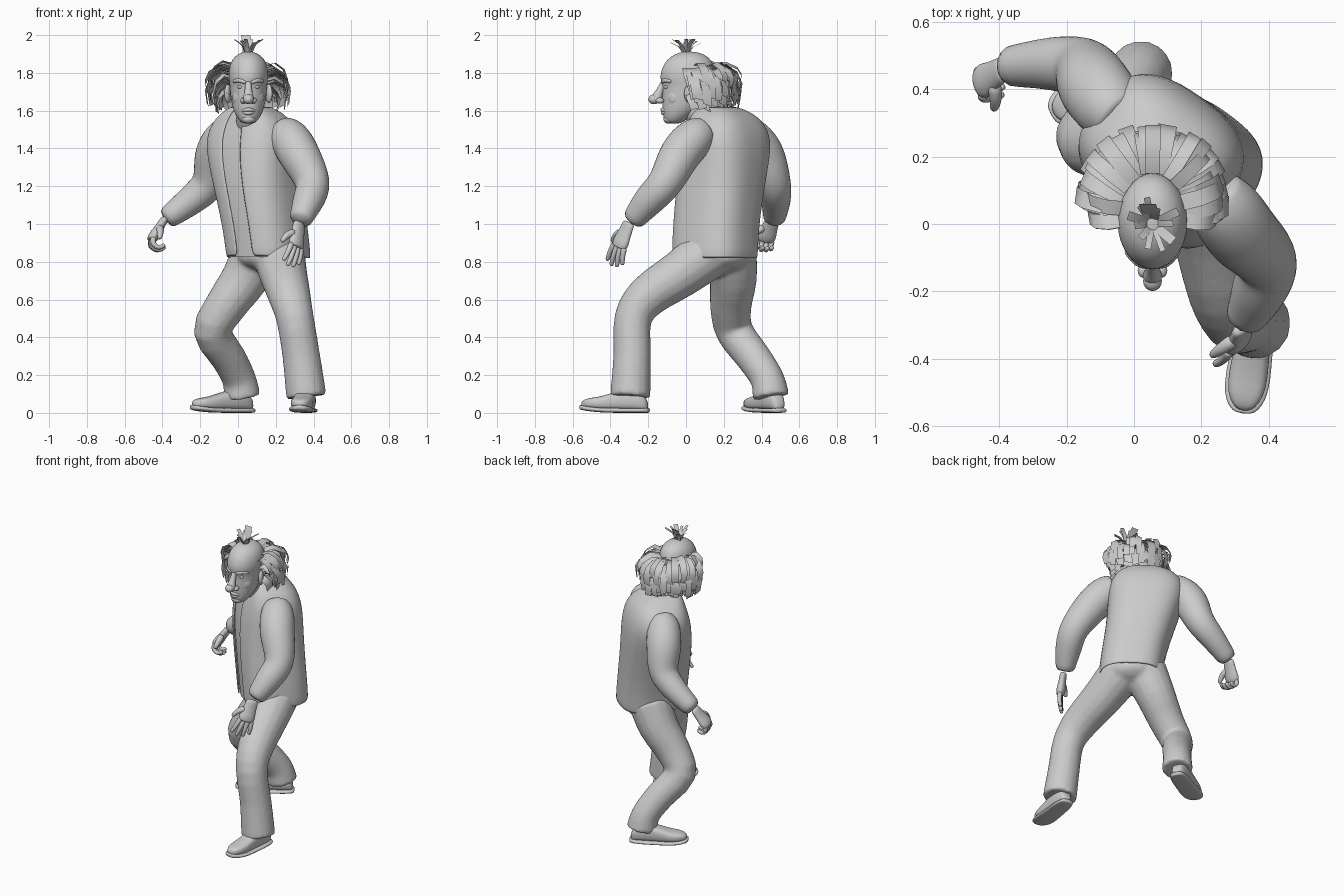
import bpy, bmesh, math, random
from mathutils import Vector as V, Matrix

if "Cube" in bpy.data.objects:
    bpy.data.objects.remove(bpy.data.objects["Cube"])
random.seed(4)
U, F = V((.8, -.6, 0)), V((-.6, -.8, 0))   # torso side and facing directions


def finish(name, bm, sub=1, thick=0):
    bmesh.ops.recalc_face_normals(bm, faces=bm.faces)
    me = bpy.data.meshes.new(name)
    bm.to_mesh(me)
    bm.free()
    me.polygons.foreach_set("use_smooth", [True] * len(me.polygons))
    ob = bpy.data.objects.new(name, me)
    bpy.context.collection.objects.link(ob)
    if thick:
        m = ob.modifiers.new("thickness", 'SOLIDIFY')
        m.thickness, m.offset = thick, 0
    if sub:
        m = ob.modifiers.new("smooth", 'SUBSURF')
        m.levels = m.render_levels = sub
    return ob


def loft(name, rings, loop=True, caps=True, thick=0):
    bm = bmesh.new()
    rows = [[bm.verts.new(p) for p in r] for r in rings]
    n = len(rows[0])
    for a, b in zip(rows, rows[1:]):
        for i in range(n if loop else n - 1):
            j = (i + 1) % n
            bm.faces.new((a[i], a[j], b[j], b[i]))
    if caps:
        bm.faces.new(rows[0])
        bm.faces.new(rows[-1])
    return finish(name, bm, 1, thick)


def tube(name, pts, steps=3, sides=16, flat=1, side=None):
    """Smooth limb through (x, y, z, radius) points; flat thins it across side."""
    p = [V(q) for q in pts]
    p = [p[0] * 2 - p[1]] + p + [p[-1] * 2 - p[-2]]
    p[0][3], p[-1][3] = pts[0][3], pts[-1][3]
    path = []
    for i in range(1, len(p) - 2):
        for k in range(steps):
            t = k / steps
            a, b, c, d = p[i - 1:i + 3]
            path.append(.5 * (2 * b + (c - a) * t + (2 * a - 5 * b + 4 * c - d) * t * t
                              + (3 * b - a - 3 * c + d) * t ** 3))
    path.append(p[-2])
    ref = V(side) if side else V((.31, .9, .27))
    rings = []
    for i, q in enumerate(path):
        tan = (path[min(i + 1, len(path) - 1)] - path[max(i - 1, 0)]).to_3d().normalized()
        ref = (ref - tan * ref.dot(tan)).normalized()
        w = tan.cross(ref)
        rings.append([q.to_3d() + q[3] * (ref * math.cos(s) + w * (flat * math.sin(s)))
                      for s in (math.tau * k / sides for k in range(sides))])
    return loft(name, rings)


def ball(name, c, r, rot=0):
    bm = bmesh.new()
    m = Matrix.Translation(c) @ Matrix.Rotation(rot, 4, 'Z') @ Matrix.Diagonal((*r, 1))
    bmesh.ops.create_uvsphere(bm, u_segments=20, v_segments=12, radius=1, matrix=m)
    return finish(name, bm, 0)


def fuse(name, parts, voxel, rounds):
    """Join overlapping closed parts into one continuous smooth skin."""
    with bpy.context.temp_override(active_object=parts[0], object=parts[0],
                                   selected_objects=parts, selected_editable_objects=parts):
        bpy.ops.object.join()
    ob = parts[0]
    ob.name = name
    m = ob.modifiers.new("fuse", 'REMESH')
    m.mode, m.voxel_size, m.use_smooth_shade = 'VOXEL', voxel, True
    ob.modifiers.new("soften", 'SMOOTH').iterations = rounds


def sgnpow(v, e):
    return math.copysign(abs(v) ** e, v)


# Torso: z, centre x, centre y, half width, half depth
TORSO = [(.815, .162, .153, .195, .208), (.92, .152, .155, .195, .208), (1.05, .132, .165, .2, .208),
         (1.2, .104, .183, .21, .208), (1.35, .083, .205, .23, .203), (1.45, .077, .215, .24, .19),
         (1.53, .077, .212, .212, .165), (1.585, .074, .195, .155, .135), (1.62, .065, .16, .088, .09)]


def torso_rings(scale, lo, hi, n):
    rings = []
    for z, x, y, a, b in TORSO:
        ring = []
        for k in range(n):
            t = lo + (hi - lo) * k / (n - 1)
            lift = .012 * max(0, math.cos(t)) if z < .85 else 0
            ring.append(V((x, y, z + lift)) + scale * (U * a * sgnpow(math.sin(t), .72)
                                                       + F * b * sgnpow(math.cos(t), .72)))
        rings.append(ring)
    return rings


loft("jacket", torso_rings(1, .14, math.tau - .14, 40), loop=False, caps=False, thick=.01)
loft("shirt_front", torso_rings(.95, -.6, .6, 12), loop=False, caps=False)

# Sleeves, rooted inside the shoulders
tube("right_sleeve", [(-.035, .31, 1.49, .085), (-.07, .345, 1.46, .105), (-.118, .41, 1.37, .112),
                      (-.152, .463, 1.22, .094), (-.25, .476, 1.125, .08), (-.39, .467, 1.02, .06)])
tube("left_sleeve", [(.23, .1, 1.49, .085), (.27, .045, 1.455, .108), (.322, -.03, 1.37, .112),
                     (.395, -.11, 1.22, .094), (.37, -.2, 1.12, .084), (.325, -.29, 1.01, .06)])

# Trousers
hips = ball("hips", (.165, .175, .83), (.175, .175, .09), -.64)
leg_l = tube("left_leg", [(.212, .14, .86, .14), (.24, -.03, .735, .127), (.272, -.2, .62, .113),
                          (.302, -.28, .5, .1), (.335, -.285, .3, .1), (.362, -.295, .085, .107)])
leg_r = tube("right_leg", [(.11, .235, .86, .14), (.035, .25, .71, .126), (-.07, .237, .56, .11),
                           (-.135, .258, .43, .1), (-.05, .36, .29, .093), (.005, .43, .18, .09),
                           (.022, .45, .085, .098)])
fuse("trousers", [hips, leg_l, leg_r], .012, 5)

# Shoes: distance from heel, half width, top height
SHOE = [(0, .02, .05), (.02, .042, .1), (.1, .053, .13), (.18, .053, .112), (.25, .06, .085),
        (.31, .055, .072), (.345, .035, .055), (.358, .012, .04)]


def shoe(side, heel, toe):
    h = V((*heel, 0))
    d = (V((*toe, 0)) - h).normalized()
    s = V((-d.y, d.x, 0))
    for part, grow, low in (("shoe", 0, .015), ("sole", .009, 0)):
        rings = []
        for t, w, top in SHOE:
            top = .026 if part == "sole" else top
            mid, half = (top + low) / 2, (top - low) / 2
            mid += .018 * max(0, (t - .2) / .16) ** 2      # toe spring
            t += grow * (t - .18) / .18
            rings.append([h + d * t + s * (w + grow) * sgnpow(math.cos(a), .6)
                          + V((0, 0, mid + half * sgnpow(math.sin(a), .7)))
                          for a in (math.tau * k / 16 for k in range(16))])
        loft(f"{side}_{part}", rings)


shoe("left", (.375, -.2), (.325, -.55))
shoe("right", (.075, .5), (-.235, .33))


# Hands: wrist, pointing direction, thumb side, curl per finger joint, palm flip
def hand(side, wrist, d, s, curl, flip=1):
    w, d = V(wrist), V(d).normalized()
    s = V(s)
    s = (s - d * s.dot(d)).normalized()
    n = d.cross(s) * flip
    q = lambda p, r: (*p, r)
    tube(f"{side}_palm", [q(w - d * .04, .04), q(w + d * .03, .046), q(w + d * .08, .054),
                          q(w + d * .11, .046)], flat=.55, side=s, sides=12)
    for i in range(4):
        p, a = w + d * .095 + s * (.038 - .025 * i), curl * .4
        ln = (.038, .043, .04, .032)[i]
        pts = [q(p, .017)]
        for k in range(3):
            p = p + (d * math.cos(a) + n * math.sin(a) + s * (.2 - .13 * i) * (curl < 1)).normalized() * ln
            pts.append(q(p, .016 - .002 * k))
            a += curl
        tube(f"{side}_finger_{i + 1}", pts, 2, 8)
    b = w + d * .03 + s * .025
    tube(f"{side}_thumb", [q(b, .024), q(b + s * .04 + d * .03 + n * .015, .02),
                           q(b + s * .06 + d * .075 + n * .03, .013)], 2, 8)


hand("left", (.32, -.315, .975), (-.12, -.38, -.92), (-.65, -.75, 0), .15)
hand("right", (-.405, .45, 1.0), (-.5, -.3, -.8), (.1, -1, .1), 1.1, -1)

# Head: z, front y, back y, half width
HX = .055
HEAD = [(1.53, -.095, -.03, .03), (1.55, -.118, 0, .052), (1.59, -.124, .06, .076), (1.64, -.126, .11, .09),
        (1.69, -.126, .14, .097), (1.73, -.124, .15, .099), (1.76, -.137, .152, .103), (1.8, -.137, .155, .107),
        (1.85, -.118, .145, .098), (1.885, -.085, .12, .076), (1.905, -.045, .08, .045), (1.913, -.01, .04, .015)]
loft("head", [[V((HX + w * math.cos(a), (f + b) / 2 + (b - f) / 2 * math.sin(a), z))
               for a in (math.tau * k / 24 for k in range(24))] for z, f, b, w in HEAD])
tube("neck", [(.068, .14, 1.5, .085), (.06, .07, 1.57, .07), (.055, .03, 1.65, .065)])
tube("nose", [(HX, -.115, 1.755, .016), (HX, -.138, 1.705, .021), (HX, -.155, 1.665, .03),
              (HX, -.155, 1.643, .022)], 3, 12)
ball("nose_tip", (HX, -.169, 1.66), (.028, .03, .026))
tube("upper_lip", [(HX - .04, -.1, 1.597, .008), (HX, -.127, 1.606, .012), (HX + .04, -.1, 1.597, .008)], 3, 8)
tube("lower_lip", [(HX - .035, -.1, 1.592, .008), (HX, -.124, 1.587, .012), (HX + .035, -.1, 1.592, .008)], 3, 8)
ball("chin", (HX, -.094, 1.556), (.036, .026, .024))
for side, m in (("right", -1), ("left", 1)):
    ball(f"{side}_nostril", (HX + m * .026, -.138, 1.653), (.018, .022, .016))
    ball(f"{side}_ear", (HX + m * .108, .02, 1.69), (.016, .032, .05), m * .4)
    ball(f"{side}_eye", (HX + m * .04, -.1, 1.726), (.018, .016, .012))
    ball(f"{side}_cheek", (HX + m * .042, -.075, 1.668), (.05, .028, .05), m * .65)
    tube(f"{side}_brow", [(HX + m * .012, -.125, 1.748, .011), (HX + m * .045, -.114, 1.76, .013),
                          (HX + m * .08, -.078, 1.755, .01)], 3, 8)

# Hair: flat ribbons
hair = bmesh.new()


def ribbon(pts, side, w):
    rows = [[hair.verts.new(p - side * w / 2), hair.verts.new(p + side * w / 2)] for p in pts]
    for a, b in zip(rows, rows[1:]):
        hair.faces.new((a[0], a[1], b[1], b[0]))


R = random.uniform
for z0, out, drop in [(1.83, .125, .12), (1.79, .125, .14), (1.75, .105, .13), (1.7, .075, .09)]:
    for k in range(22):
        a = math.radians(-98 + 196 * k / 21 + R(-5, 5))
        d = V((math.sin(a), math.cos(a), 0))
        s = (V((d.y, -d.x, 0)) + V((0, 0, R(-.5, .5)))).normalized()
        root = V((HX + .09 * d.x, .035 + .115 * d.y, z0 + R(-.02, .015)))
        o, h = (out + .02 * d.y) * R(.8, 1.12), drop * R(.65, 1.1)
        up, back = V((0, 0, 1)), V((0, .03 * (1 - d.y), 0))   # tips sweep back at the sides
        ribbon([root, root + d * o * .45 + up * .015, root + d * o * .85 - up * h * .15 + back * .3,
                root + d * o - up * h * .55 + back * .7, root + d * o * .93 - up * h + back], s, R(.04, .058))
# Top tuft
for k in range(11):
    a = math.tau * k / 11 + R(-.2, .2)
    d = V((math.cos(a), math.sin(a), 0))
    s = V((-d.y, d.x, 0))
    root = V((HX, 0, 1.9)) + d * .012
    o, h = R(.035, .075), R(.055, .08)
    ribbon([root, root + d * o * .4 + V((0, 0, h * .65)), root + d * o + V((0, 0, h))], s, R(.016, .03))
ribbon([V((.05, .02, 1.9)), V((.05, .03, 1.95)), V((.04, .06, 2.0))], V((1, 0, 0)), .05)
finish("hair", hair, 0)
